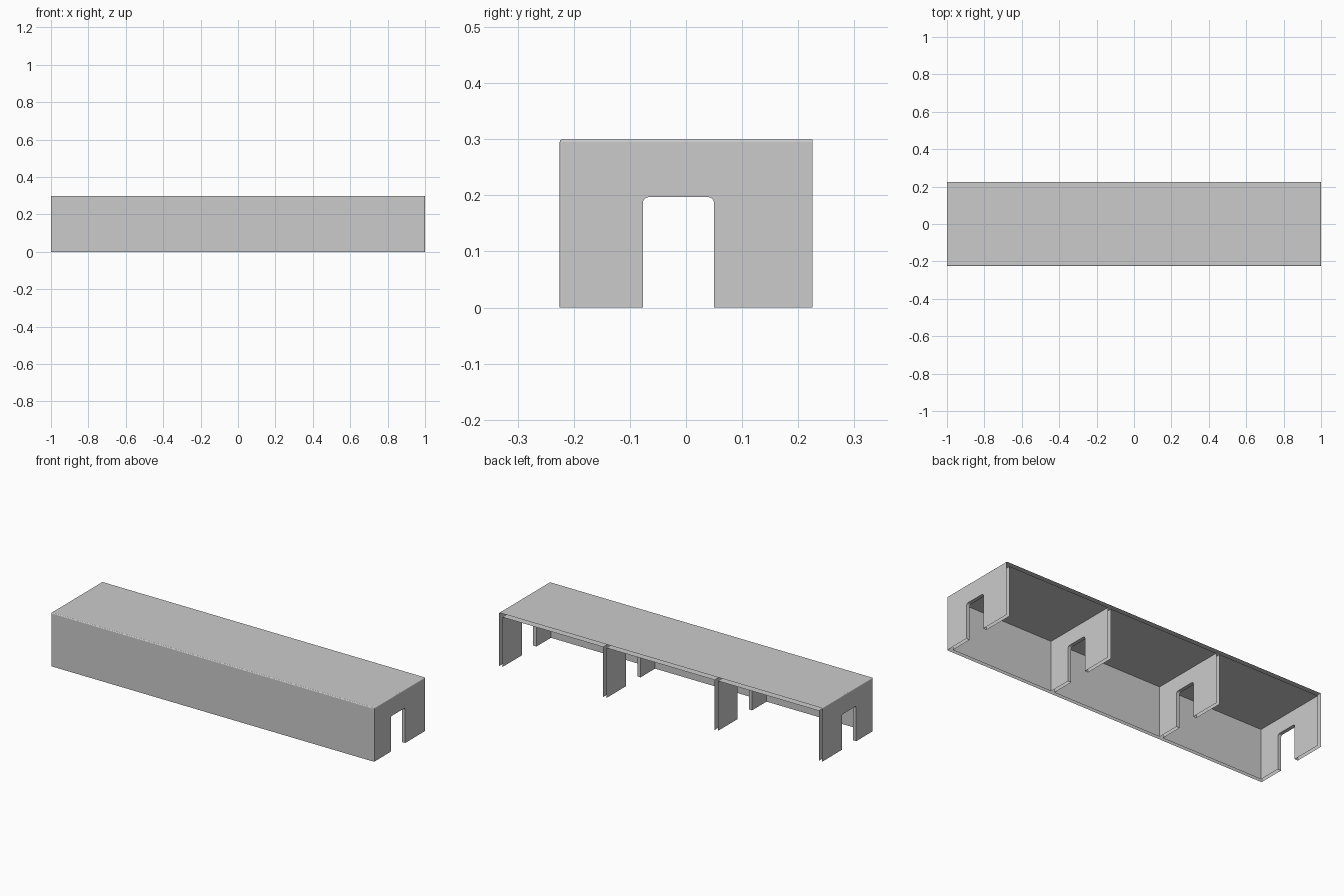
import bpy, bmesh, math

if "Cube" in bpy.data.objects:
    bpy.data.objects.remove(bpy.data.objects["Cube"])

BACK = 0.225
NY0, NY1, NZ, NR = -0.077, 0.05, 0.197, 0.011   # doorway opening


def notch(n=4):
    """Rounded doorway outline in (y, z), from the back foot to the front foot."""
    pts = [(NY1, 0)]
    for cy, start in ((NY1 - NR, 0), (NY0 + NR, 90)):
        for i in range(n + 1):
            a = math.radians(start + 90 * i / n)
            pts.append((cy + NR * math.cos(a), NZ - NR + NR * math.sin(a)))
    return pts + [(NY0, 0)]


def finish(name, bm):
    me = bpy.data.meshes.new(name)
    bm.to_mesh(me)
    bm.free()
    ob = bpy.data.objects.new(name, me)
    bpy.context.collection.objects.link(ob)
    return ob


def open_cell(name, x0, x1, front, top, inward, bevel=0):
    """Sheet shell open at back and bottom, with a doorway in each end."""
    outline = [(front, 0), (front, top), (BACK, top), (BACK, 0)] + notch()
    bm = bmesh.new()
    ends = [[bm.verts.new((x, y, z)) for y, z in outline] for x in (x0, x1)]
    a, b = ends
    for e in ends:
        bm.faces.new(e)
    for i in (0, 1):                       # front panel, then top panel
        bm.faces.new((a[i], b[i], b[i + 1], a[i + 1]))
    bmesh.ops.recalc_face_normals(bm, faces=bm.faces[:])
    bm.normal_update()
    roof = max(bm.faces, key=lambda f: abs(f.normal.z))
    if (roof.normal.z < 0) != inward:
        bmesh.ops.reverse_faces(bm, faces=bm.faces[:])
    if bevel:
        seams = [e for e in bm.edges if len(e.link_faces) == 2]
        bmesh.ops.bevel(bm, geom=seams, offset=bevel, segments=3,
                        profile=0.5, affect='EDGES')
    return finish(name, bm)


def doorway_lining(name, x0, x1):
    """Reveal joining the two sheets of a divider around the opening."""
    bm = bmesh.new()
    a, b = [[bm.verts.new((x, y, z)) for y, z in notch()] for x in (x0, x1)]
    for i in range(len(a) - 1):
        bm.faces.new((a[i], a[i + 1], b[i + 1], b[i]))
    bm.normal_update()
    roof = max(bm.faces, key=lambda f: abs(f.normal.z))
    if roof.normal.z > 0:
        bmesh.ops.reverse_faces(bm, faces=bm.faces[:])
    finish(name, bm)


# Outer casing with slightly rounded edges
open_cell("outer_casing", -1, 1, -BACK, 0.3, False, 0.005)

# Inner linings of the three bays
for i, (x0, x1) in enumerate(((-0.98, -0.355), (-0.335, 0.335), (0.355, 0.98))):
    open_cell(f"bay_lining_{i + 1}", x0, x1, -0.205, 0.28, True)

# Doorway reveals through the end walls and dividers
for i, (x0, x1) in enumerate(((-1, -0.98), (-0.355, -0.335), (0.335, 0.355), (0.98, 1))):
    doorway_lining(f"doorway_lining_{i + 1}", x0, x1)
